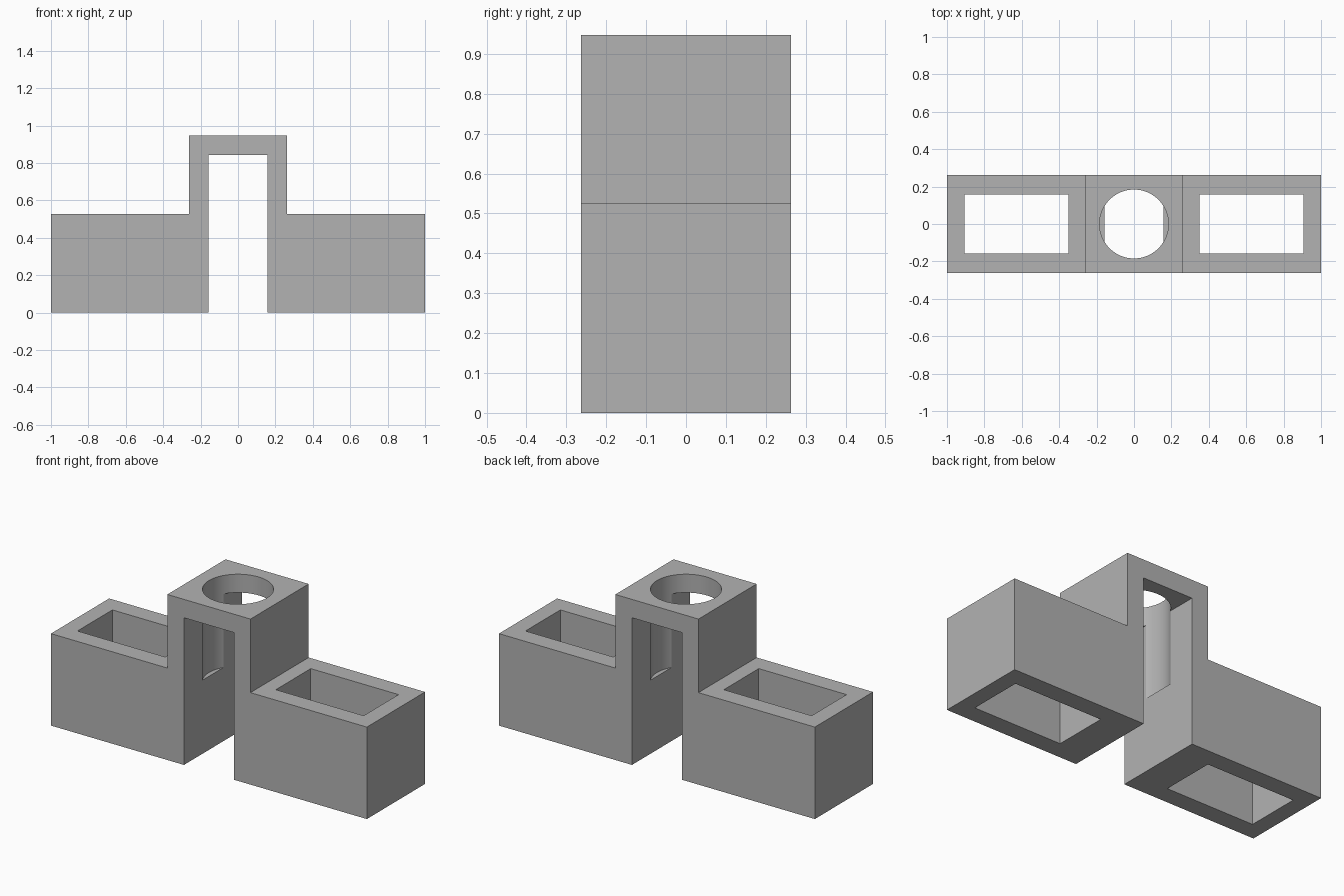
import bpy
import bmesh
import math

if "Cube" in bpy.data.objects:
    bpy.data.objects.remove(bpy.data.objects["Cube"], do_unlink=True)

U = 2 / 38            # design unit: the body is 38 units long
DEPTH = 10 * U

grey = bpy.data.materials.new("plain grey")
grey.use_nodes = True
grey.diffuse_color = (0.45, 0.45, 0.45, 1)
grey.node_tree.nodes["Principled BSDF"].inputs["Base Color"].default_value = grey.diffuse_color


def extruded_profile(name, points, depth):
    """Extrude an x-z outline along y, centred on y = 0."""
    bm = bmesh.new()
    face = bm.faces.new([bm.verts.new((x, -depth / 2, z)) for x, z in points])
    result = bmesh.ops.extrude_face_region(bm, geom=[face])
    moved = [v for v in result["geom"] if isinstance(v, bmesh.types.BMVert)]
    bmesh.ops.translate(bm, verts=moved, vec=(0, depth, 0))
    bmesh.ops.recalc_face_normals(bm, faces=bm.faces)
    mesh = bpy.data.meshes.new(name)
    bm.to_mesh(mesh)
    bm.free()
    obj = bpy.data.objects.new(name, mesh)
    bpy.context.collection.objects.link(obj)
    return obj


def cut(body, cutter):
    """Subtract the cutter from the body and discard it."""
    cutter.hide_render = True
    mod = body.modifiers.new("cut", "BOOLEAN")
    mod.operation = "DIFFERENCE"
    mod.solver = "EXACT"
    mod.object = cutter
    bpy.ops.object.select_all(action="DESELECT")
    body.select_set(True)
    bpy.context.view_layer.objects.active = body
    bpy.ops.object.modifier_apply(modifier=mod.name)
    bpy.data.objects.remove(cutter, do_unlink=True)


# Stepped body: two side boxes joined by a raised arch
half = [(3, 0), (19, 0), (19, 10), (5, 10), (5, 18)]
right_side = [(x * U, z * U) for x, z in half]
left_side = [(-x, z) for x, z in reversed(right_side)]
opening = [(-3 * U, 16 * U), (3 * U, 16 * U)]
body = extruded_profile("bridge_body", right_side + left_side + opening, DEPTH)
body.data.materials.append(grey)

# Rectangular pockets right through both side boxes
for side in (-1, 1):
    bpy.ops.mesh.primitive_cube_add(size=1, location=(side * 0.628, 0, 5 * U))
    pocket = bpy.context.object
    pocket.name = "pocket_cutter"
    pocket.scale = (0.556, 6 * U, 14 * U)
    bpy.context.view_layer.update()
    cut(body, pocket)

# Round bore from the top, leaving shallow grooves in the arch walls
bpy.ops.mesh.primitive_cylinder_add(vertices=64, radius=3.5 * U, depth=12 * U,
                                    location=(0, 0, 14 * U))
bore = bpy.context.object
bore.name = "bore_cutter"
cut(body, bore)

bpy.ops.object.select_all(action="DESELECT")
body.select_set(True)
bpy.context.view_layer.objects.active = body
bpy.ops.object.shade_smooth_by_angle(angle=math.radians(30))
